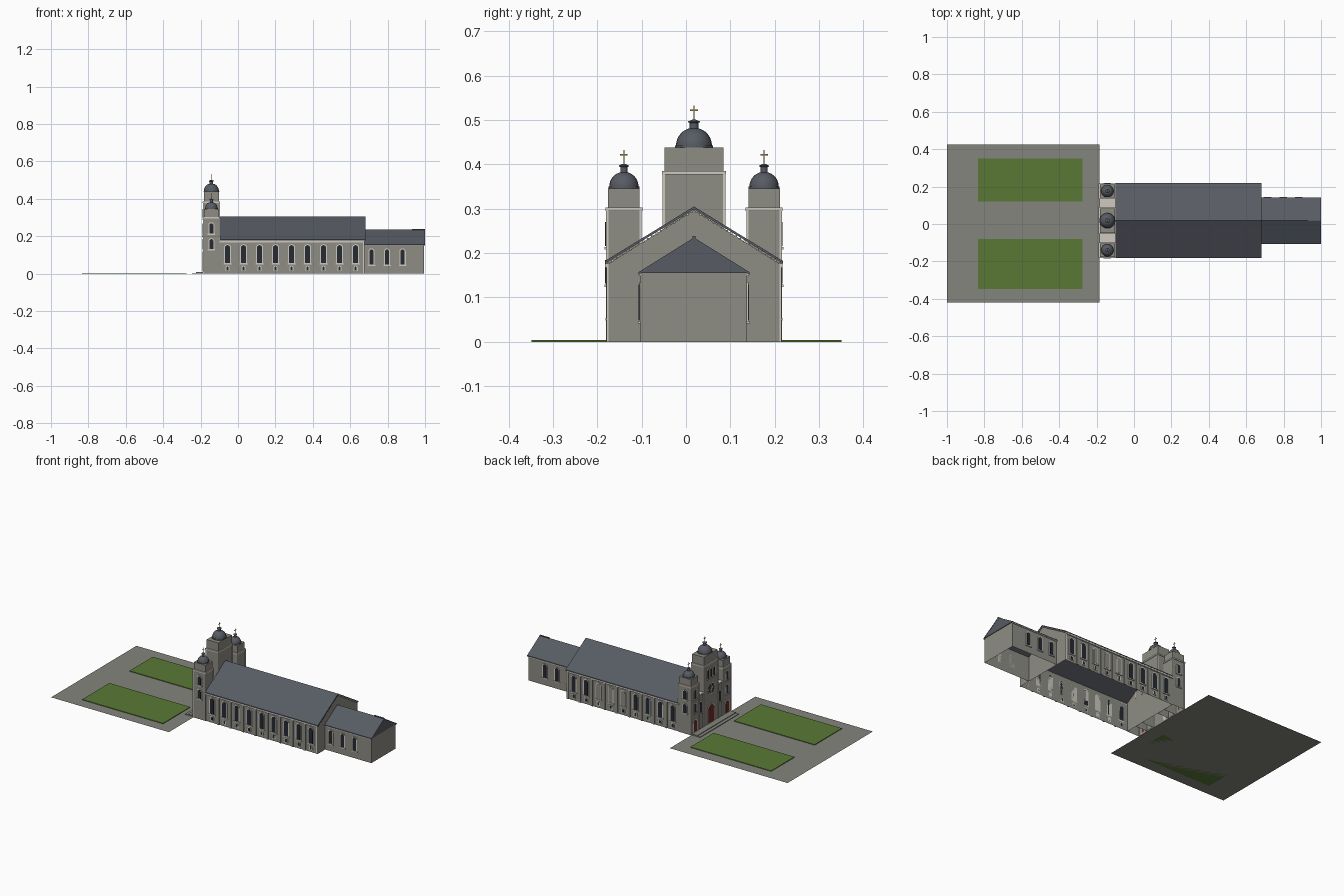
import bpy, bmesh, math
from mathutils import Matrix, Vector

if "Cube" in bpy.data.objects:
    bpy.data.objects.remove(bpy.data.objects["Cube"])


def material(name, rgb):
    m = bpy.data.materials.new(name)
    m.diffuse_color = (*rgb, 1)
    m.use_nodes = True
    m.node_tree.nodes["Principled BSDF"].inputs["Base Color"].default_value = m.diffuse_color
    return m


STONE = material("grey stone", (0.27, 0.265, 0.23))
TRIM = material("pale trim", (0.62, 0.59, 0.53))
SLATE = material("slate roof", (0.095, 0.105, 0.125))
PAVING = material("paving", (0.235, 0.232, 0.21))
GRASS = material("grass", (0.10, 0.19, 0.036))
GLASS = material("dark glass", (0.018, 0.024, 0.034))
DOOR = material("red door", (0.16, 0.025, 0.018))
GOLD = material("gold", (0.42, 0.26, 0.06))

CY = 0.018                      # axis of the church
WX, TX = -0.185, -0.10          # west front and back of the towers
NX, EX = 0.675, 0.995           # east ends of nave and chancel
parts = {}


def bm_of(name, mat):
    if name not in parts:
        parts[name] = (bmesh.new(), mat)
    return parts[name][0]


def box(bm, x0, x1, y0, y1, z0, z1, bottom=True):
    m = Matrix.Translation(((x0 + x1) / 2, (y0 + y1) / 2, (z0 + z1) / 2)) @ \
        Matrix.Diagonal((x1 - x0, y1 - y0, z1 - z0, 1))
    vs = bmesh.ops.create_cube(bm, size=1, matrix=m)['verts']
    if not bottom:
        f = min({f for v in vs for f in v.link_faces}, key=lambda f: f.calc_center_median().z)
        bmesh.ops.delete(bm, geom=[f], context='FACES_ONLY')


def extrude(bm, pts, vec):
    f = bm.faces.new([bm.verts.new(p) for p in pts])
    r = bmesh.ops.extrude_face_region(bm, geom=[f], use_keep_orig=True)
    bmesh.ops.translate(bm, vec=vec, verts=[g for g in r['geom'] if isinstance(g, bmesh.types.BMVert)])


def place(side, at, u, v):
    """Point on a wall plane: side s/n runs along x, side w along y."""
    return Vector((at, u, v)) if side == 'w' else Vector((u, at, v))


OUT = {'s': Vector((0, -1, 0)), 'n': Vector((0, 1, 0)), 'w': Vector((-1, 0, 0))}


def arch(bm, side, at, u, w, z0, z1, depth):
    r = w / 2
    pts = [(u - r, z0), (u + r, z0)]
    pts += [(u + r * math.cos(a), z1 - r + r * math.sin(a))
            for a in [math.pi * i / 8 for i in range(9)]]
    extrude(bm, [place(side, at, *p) for p in pts], OUT[side] * depth)


def window(side, at, u, w, z0, z1, fill=GLASS, name="window_glass", sill=True):
    frame = bm_of("window_frames", TRIM)
    arch(frame, side, at, u, w, z0, z1, 0.003)
    if sill:
        a = place(side, at, u - w * 0.6, z0 - 0.004)
        b = place(side, at, u + w * 0.6, z0 + 0.002) + OUT[side] * 0.006
        lo = [min(p) for p in zip(a, b)]
        hi = [max(p) for p in zip(a, b)]
        box(frame, lo[0], hi[0], lo[1], hi[1], lo[2], hi[2])
    arch(bm_of(name, fill), side, at, u, w - 0.011, z0 + 0.004, z1 - 0.0055, 0.0045)


def gable_ends(bm, xs, hw, eave, ridge):
    """Hollow walls: two gabled ends and two long sides, open below."""
    rings = []
    for x in xs:
        ring = [bm.verts.new((x, CY + y, z)) for y, z in
                ((-hw, 0), (-hw, eave), (0, ridge), (hw, eave), (hw, 0))]
        bm.faces.new(ring)
        rings.append(ring)
    for i in (0, 3):
        bm.faces.new((rings[0][i], rings[0][i + 1], rings[1][i + 1], rings[1][i]))


def roof(name, x0, x1, hw, eave, ridge, t=0.006):
    prof = [(-hw, eave), (0, ridge), (hw, eave), (hw, eave - t), (0, ridge - t), (-hw, eave - t)]
    extrude(bm_of(name, SLATE), [(x0, CY + y, z) for y, z in prof], (x1 - x0, 0, 0))


# Forecourt: sheet of paving, two lawns and the entrance steps
bm = bm_of("forecourt", PAVING)
bm.faces.new([bm.verts.new(p) for p in
              ((-1, -0.42, 0.0), (WX, -0.42, 0.0), (WX, 0.424, 0.0), (-1, 0.424, 0.0))])
for y0, y1 in ((-0.348, -0.08), (0.12, 0.35)):
    box(bm_of("lawns", GRASS), -0.835, -0.275, y0, y1, 0, 0.004)
for x0, z in ((-0.245, 0.004), (-0.225, 0.008)):
    box(bm_of("steps", PAVING), x0, WX, CY - 0.19, CY + 0.19, 0, z)

# Nave and chancel
HN, HC = 0.193, 0.12
gable_ends(bm_of("nave_walls", STONE), (TX, NX), HN, 0.176, 0.297)
roof("nave_roof", TX, NX + 0.006, 0.201, 0.182, 0.305)
gable_ends(bm_of("chancel_walls", STONE), (NX, EX), HC, 0.156, 0.228)
roof("chancel_roof", NX, 1.0, HC + 0.005, 0.157, 0.235)
extrude(bm_of("chancel_roof_end", SLATE),
        [(EX, CY - HC, 0.155), (EX, CY + HC, 0.155), (EX, CY, 0.231)], (0.004, 0, 0))
box(bm_of("ridge_cap", SLATE), 0.93, 1.0, CY - 0.003, CY + 0.003, 0.23, 0.238)

# Side walls: windows, pilasters and cornices
for side, s in (('s', -1), ('n', 1)):
    wall = CY + s * HN
    for i in range(9):
        u = -0.056 + i * 0.0856
        blind = side == 'n' and i in (4, 5, 6)
        fill, nm = (STONE, "blind_window_panels") if blind else (GLASS, "window_glass")
        window(side, wall, u, 0.038, 0.052, 0.158, fill, nm)
        window(side, wall, u, 0.023, 0.014, 0.043, sill=False)
        if i < 8:
            y = sorted((wall, wall + s * 0.005))
            box(bm_of("pilasters", STONE), u + 0.037, u + 0.049, *y, 0, 0.17)
    y = sorted((wall, wall + s * 0.007))
    box(bm_of("cornices", TRIM), TX, NX, *y, 0.167, 0.176)
    y = sorted((wall, wall + s * 0.004))
    box(bm_of("corner_strips", TRIM), NX - 0.008, NX + 0.001, *y, 0, 0.17)
    wall = CY + s * HC
    for u in (0.714, 0.797, 0.88):
        window(side, wall, u, 0.034, 0.045, 0.135)
    y = sorted((wall, wall + s * 0.004))
    box(bm_of("cornices", TRIM), NX, EX, *y, 0.148, 0.154)
    # Small blocks under the gable edge
    for i in range(20):
        f = (i + 0.5) / 20
        y, z = CY + s * 0.198 * f, 0.298 - 0.122 * f
        box(bm_of("gable_blocks", TRIM), NX, NX + 0.006, y - 0.0025, y + 0.0025, z - 0.004, z)


def lathe(bm, x, y, prof, n=20):
    rings = [[bm.verts.new((x + r * math.cos(2 * math.pi * k / n),
                            y + r * math.sin(2 * math.pi * k / n), z)) for k in range(n)]
             for r, z in prof]
    for a, b in zip(rings, rings[1:]):
        for k in range(n):
            bm.faces.new((a[k], a[(k + 1) % n], b[(k + 1) % n], b[k]))
    bm.faces.new(rings[-1])


def tower(y, hw, z_cornice, z_top, r, cross):
    mx, inset = (WX + TX) / 2, 0.002
    box(bm_of("tower_shafts", STONE), WX, TX, y - hw, y + hw, 0, z_cornice, bottom=False)
    box(bm_of("tower_belfries", STONE), WX + inset, TX - inset, y - hw + inset, y + hw - inset,
        z_cornice, z_top)
    trim = bm_of("tower_trim", TRIM)
    box(trim, WX - 0.004, TX + 0.004, y - hw - 0.004, y + hw + 0.004, z_cornice - 0.005, z_cornice + 0.003)
    # Pale strips on the corners
    for x in (WX, TX):
        for sy in (-1, 1):
            box(trim, x - 0.0025, x + 0.0025, y + sy * hw - 0.0025, y + sy * hw + 0.0025,
                0.18 if x == TX else 0, z_cornice)
    # Dome on a low ring, with lantern
    k = r * 0.24
    zb = z_top + 0.004
    prof = [(r * 1.06, z_top), (r * 1.06, zb)]
    prof += [(r * math.cos(a), zb + r * math.sin(a)) for a in [math.radians(10 * i) for i in range(8)]]
    t = zb + r
    prof += [(k, t - 0.002), (k, t + 0.011), (k * 1.4, t + 0.012), (k * 1.4, t + 0.014), (k * 0.4, t + 0.018)]
    lathe(bm_of("domes", SLATE), mx, y, prof)
    # Cross, facing west
    g, z = bm_of("crosses", GOLD), t + 0.016
    box(g, mx - 0.0013, mx + 0.0013, y - 0.0013, y + 0.0013, z, z + cross)
    box(g, mx - 0.0013, mx + 0.0013, y - cross * 0.26, y + cross * 0.26,
        z + cross * 0.64, z + cross * 0.64 + 0.003)


tower(CY, 0.068, 0.382, 0.438, 0.0405, 0.034)
for s in (-1, 1):
    y = CY + s * 0.158
    tower(y, 0.0375, 0.30, 0.346, 0.033, 0.033)
    # Bays linking the towers
    y0, y1 = sorted((CY + s * 0.066, CY + s * 0.122))
    box(bm_of("link_bays", STONE), WX + 0.006, TX, y0, y1, 0, 0.212, bottom=False)
    box(bm_of("link_copings", TRIM), WX + 0.001, TX, y0, y1, 0.212, 0.22)
    # West and flank openings of each side tower
    window('w', WX, y, 0.042, 0.008, 0.088, DOOR, "doors", sill=False)
    window('w', WX + 0.006, CY + s * 0.094, 0.03, 0.10, 0.175)
    flank = ('n' if s > 0 else 's', y + s * 0.0375, (WX + TX) / 2)
    for z0, z1 in ((0.127, 0.19), (0.212, 0.275)):
        window('w', WX, y, 0.031, z0, z1)
        window(*flank, 0.033, z0, z1)

# Main portal, flanking lights and rose window
window('w', WX, CY, 0.068, 0.008, 0.125, DOOR, "doors", sill=False)
for dy in (-0.03, 0, 0.03):
    window('w', WX, CY + dy, 0.024, 0.29, 0.352)
for nm, mat, r, d in (("rose_frame", TRIM, 0.036, 0.003), ("rose_glass", GLASS, 0.03, 0.0045)):
    extrude(bm_of(nm, mat), [(WX, CY + r * math.cos(a), 0.222 + r * math.sin(a))
                             for a in [math.pi * i / 12 for i in range(24)]], (-d, 0, 0))
for i in range(4):
    a = math.pi * i / 4
    d, n = Vector((0, math.cos(a), math.sin(a))), Vector((0, -math.sin(a), math.cos(a)))
    c = Vector((WX - 0.004, CY, 0.222))
    extrude(bm_of("rose_tracery", TRIM), [c + d * p * 0.031 + n * q * 0.0016 for p, q in
                                          ((-1, -1), (1, -1), (1, 1), (-1, 1))], (-0.002, 0, 0))

# Turn every part into an object
for name, (bm, mat) in parts.items():
    bmesh.ops.recalc_face_normals(bm, faces=bm.faces[:])
    if name == "forecourt":
        for f in bm.faces:
            if f.normal.z < 0:
                f.normal_flip()
    me = bpy.data.meshes.new(name)
    bm.to_mesh(me)
    bm.free()
    me.materials.append(mat)
    ob = bpy.data.objects.new(name, me)
    bpy.context.collection.objects.link(ob)
    if name == "domes":
        bpy.context.view_layer.objects.active = ob
        ob.select_set(True)
        bpy.ops.object.shade_smooth_by_angle(angle=math.radians(30))
        ob.select_set(False)
